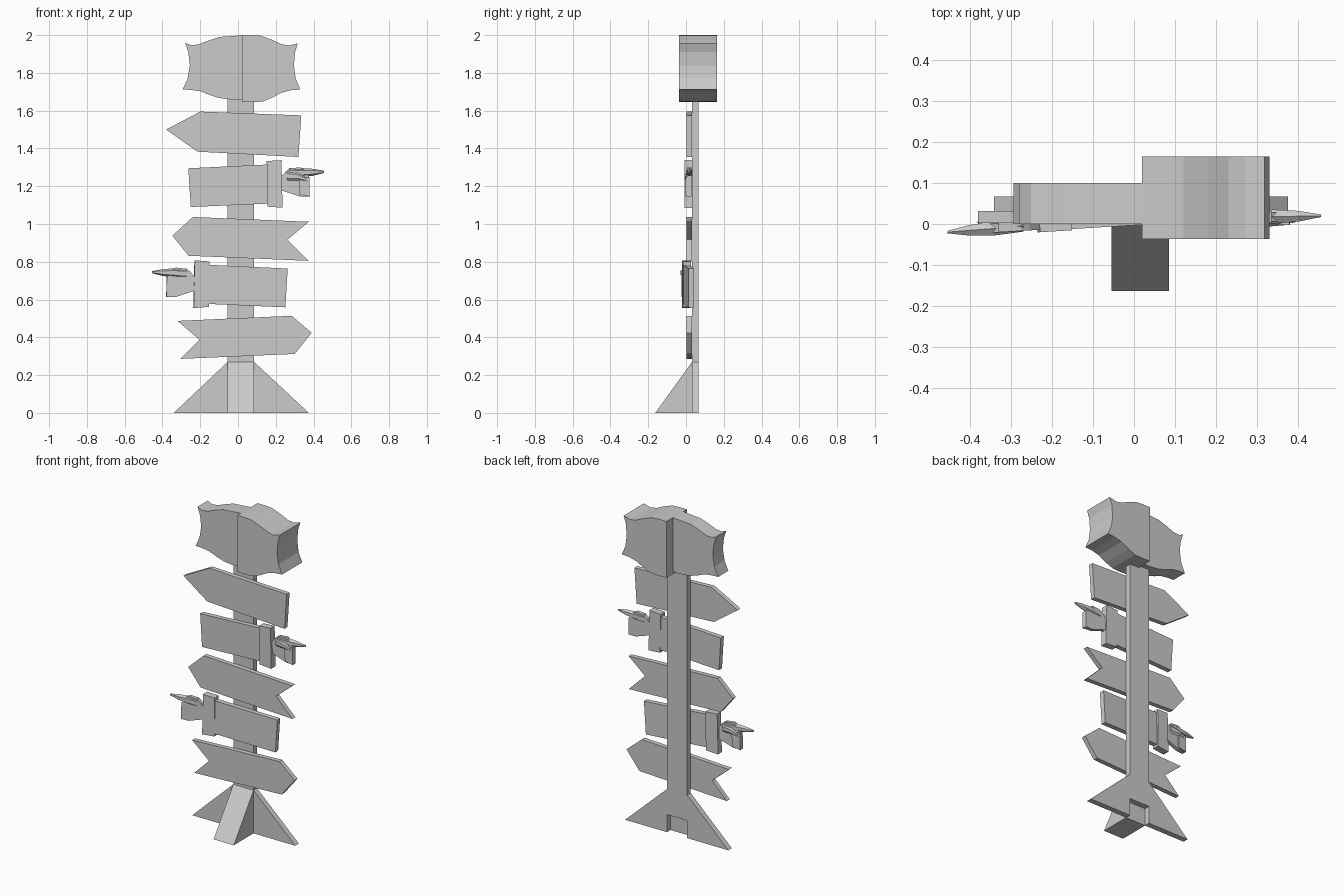
import bpy, bmesh
from math import radians
from mathutils import Matrix

if "Cube" in bpy.data.objects:
    bpy.data.objects.remove(bpy.data.objects["Cube"])


def finish(name, bm, matrix=None):
    bmesh.ops.recalc_face_normals(bm, faces=bm.faces)
    mesh = bpy.data.meshes.new(name)
    bm.to_mesh(mesh)
    bm.free()
    obj = bpy.data.objects.new(name, mesh)
    bpy.context.collection.objects.link(obj)
    if matrix:
        obj.matrix_world = matrix
    return obj


def plate(name, outline, y0, y1, matrix=None):
    """Front (x, z) outline extruded from y0 to y1."""
    bm = bmesh.new()
    face = bm.faces.new([bm.verts.new((x, y0, z)) for x, z in outline])
    ext = bmesh.ops.extrude_face_region(bm, geom=[face])
    verts = [v for v in ext["geom"] if isinstance(v, bmesh.types.BMVert)]
    bmesh.ops.translate(bm, verts=verts, vec=(0, y1 - y0, 0))
    return finish(name, bm, matrix)


def loft_x(name, sections, matrix=None):
    """Six-sided tapered bar; sections are (x, y, z, half depth, half height)."""
    ring = [(-1, -.5), (0, -1), (1, -.5), (1, .5), (0, 1), (-1, .5)]
    bm = bmesh.new()
    rows = [[bm.verts.new((x, y + a * ry, z + b * rz)) for a, b in ring]
            for x, y, z, ry, rz in sections]
    for r, s in zip(rows, rows[1:]):
        for i in range(6):
            j = (i + 1) % 6
            bm.faces.new((r[i], r[j], s[j], s[i]))
    bm.faces.new(rows[0])
    bm.faces.new(rows[-1])
    return finish(name, bm, matrix)


# Post, raised slightly at the bottom behind the front brace
PL, PR = -0.055, 0.085
plate("post", [(PL, .11), (PR, .11), (PR, 1.70), (PL, 1.70)], .032, .067)

# Triangular feet: left, right and front
plate("left_foot", [(-.34, 0), (PL, 0), (PL, .27)], .032, .067)
plate("right_foot", [(.375, 0), (PR, 0), (PR, .27)], .032, .067)
brace = plate("front_foot", [(.032, 0), (.032, .27), (-.163, 0)], -PR, -PL)
brace.matrix_world = Matrix.Rotation(radians(90), 4, 'Z')

# Top sign: a thin left half and a thick right half with wavy edges
plate("top_sign_left", [
    (.02, 2), (-.03, 1.995), (-.10, 1.99), (-.16, 1.97), (-.21, 1.95),
    (-.25, 1.947), (-.28, 1.96), (-.263, 1.91), (-.255, 1.84), (-.267, 1.77),
    (-.293, 1.712), (-.25, 1.71), (-.20, 1.703), (-.15, 1.683), (-.10, 1.667),
    (-.04, 1.66), (.02, 1.66)], 0, .10)
plate("top_sign_right", [
    (.02, 2), (.07, 2), (.12, 1.997), (.18, 1.975), (.23, 1.952), (.27, 1.945),
    (.317, 1.957), (.302, 1.91), (.296, 1.84), (.305, 1.77), (.33, 1.712),
    (.28, 1.708), (.23, 1.695), (.18, 1.668), (.13, 1.648), (.08, 1.645),
    (.02, 1.647)], -.036, .164)

# Arrow boards
arrows = {
    "upper_arrow": [(-.38, 1.5), (-.20, 1.595), (.335, 1.575), (.32, 1.355), (-.215, 1.383)],
    "middle_arrow": [(-.347, .938), (-.24, 1.037), (.375, 1.012), (.262, .917),
                     (.375, .805), (-.262, .832)],
    "lower_arrow": [(-.32, .487), (.284, .514), (.39, .424), (.30, .312),
                    (-.305, .286), (-.204, .387)],
}
for name, outline in arrows.items():
    plate(name, outline, .003, .032)


def hand_sign(label, matrix):
    """Pointing-hand board, modelled pointing to +x about its own middle depth."""
    plate(label + "_board", [(-.263, 1.295), (.16, 1.315), (.16, 1.108), (-.25, 1.09)],
          -.015, .015, matrix)
    plate(label + "_cuff", [(.152, 1.333), (.23, 1.338), (.236, 1.086), (.155, 1.092)],
          -.024, .018, matrix)
    plate(label + "_palm", [(.225, 1.245), (.255, 1.28), (.275, 1.295), (.33, 1.30),
                            (.36, 1.28), (.375, 1.25), (.38, 1.145), (.33, 1.145),
                            (.225, 1.18)], -.010, .012, matrix)
    plate(label + "_curled_fingers", [(.322, 1.245), (.378, 1.25), (.38, 1.145),
                                      (.326, 1.155)], -.018, .012, matrix)
    loft_x(label + "_index_finger", [(.27, 0, 1.268, .014, .028), (.34, .002, 1.272, .017, .024),
                                     (.40, .003, 1.274, .013, .018),
                                     (.455, .004, 1.276, .003, .006)], matrix)
    loft_x(label + "_thumb", [(.26, -.008, 1.255, .010, .025), (.32, -.014, 1.25, .009, .02),
                              (.365, -.015, 1.235, .004, .01)], matrix)


# Two hand boards: the lower one is turned around to point left
hand_sign("right_hand", Matrix.Translation((0, .016, 0)))
hand_sign("left_hand", Matrix.Translation((0, .012, -.531)) @ Matrix.Rotation(radians(183.5), 4, 'Z'))
